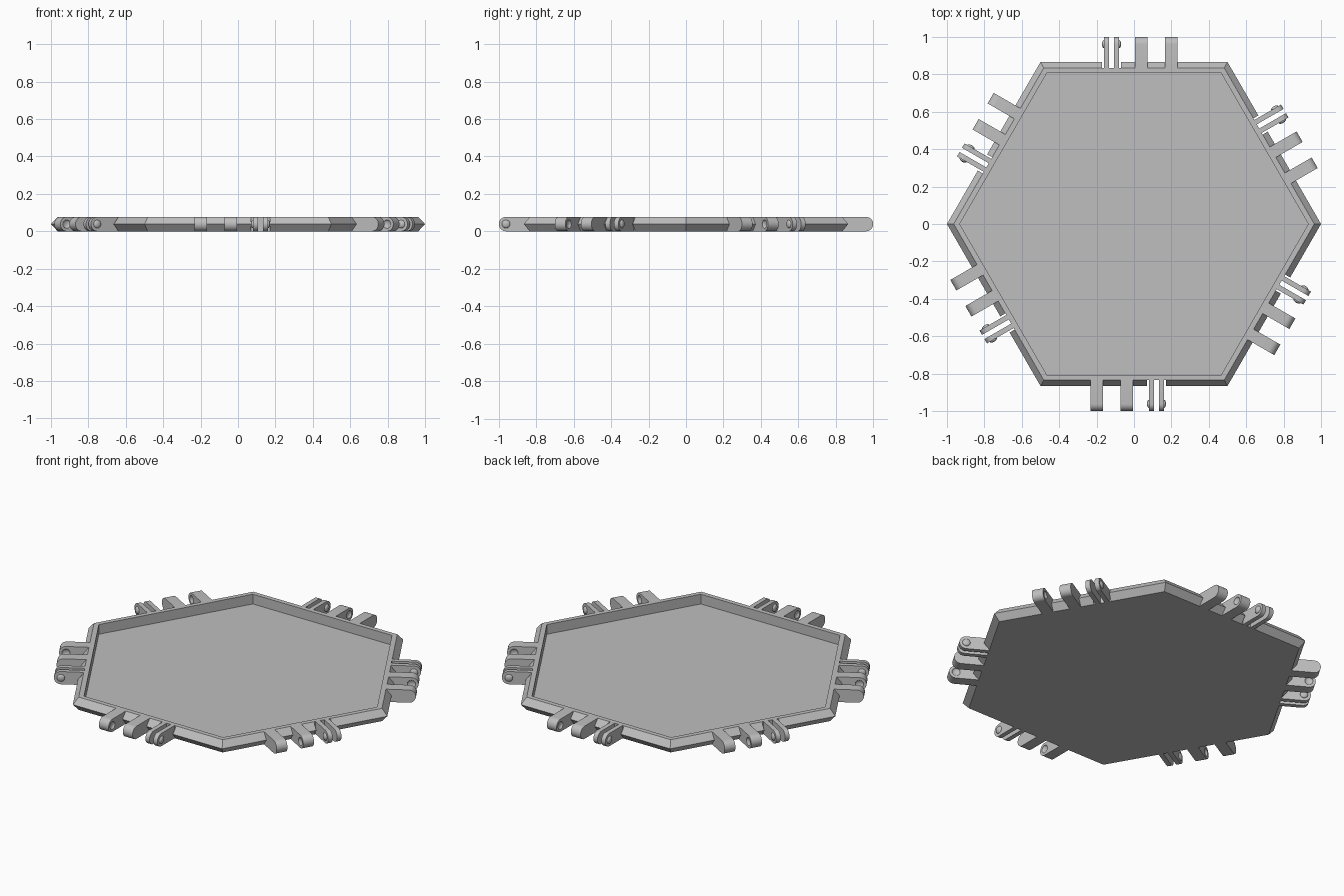
import bpy, bmesh, math
from mathutils import Matrix

cube = bpy.data.objects.get("Cube")
if cube:
    bpy.data.objects.remove(cube, do_unlink=True)

H = 0.077              # tile thickness
RIM = 0.835            # apothem of the flat rim
R = H / 2              # rounded hinge end radius
PIVOT = -(1 - R)       # hinge pivot on the front side
SIDES = [Matrix.Rotation(math.radians(60 * k), 4, 'Z') for k in range(6)]

grey = bpy.data.materials.new("plain grey")
grey.use_nodes = True
grey.diffuse_color = (0.52, 0.52, 0.52, 1)
grey.node_tree.nodes["Principled BSDF"].inputs["Base Color"].default_value = (0.52, 0.52, 0.52, 1)


def make(name, bm):
    bmesh.ops.recalc_face_normals(bm, faces=bm.faces)
    mesh = bpy.data.meshes.new(name)
    bm.to_mesh(mesh)
    bm.free()
    mesh.materials.append(grey)
    obj = bpy.data.objects.new(name, mesh)
    bpy.context.collection.objects.link(obj)
    return obj


def cut(obj, cutter):
    """Subtract the cutter, bake the result and remove the cutter."""
    cutter.hide_render = True
    mod = obj.modifiers.new("cut", 'BOOLEAN')
    mod.operation, mod.solver, mod.object = 'DIFFERENCE', 'EXACT', cutter
    deps = bpy.context.evaluated_depsgraph_get()
    mesh = bpy.data.meshes.new_from_object(obj.evaluated_get(deps))
    obj.modifiers.clear()
    obj.data = mesh
    bpy.data.objects.remove(cutter, do_unlink=True)


def smooth(obj):
    bpy.ops.object.select_all(action='DESELECT')
    obj.select_set(True)
    bpy.context.view_layer.objects.active = obj
    bpy.ops.object.shade_smooth_by_angle(angle=math.radians(30))


def tab(name, x0, x1):
    """Flat bar with a rounded outer end, projecting from the front side."""
    bm = bmesh.new()
    pts = [(-RIM, H), (-RIM, 0)]
    for i in range(17):
        a = -math.pi / 2 + math.pi * i / 16
        pts.append((PIVOT - R * math.cos(a), R + R * math.sin(a)))
    face = bm.faces.new([bm.verts.new((x0, y, z)) for y, z in pts])
    ext = bmesh.ops.extrude_face_region(bm, geom=[face])
    verts = [v for v in ext["geom"] if isinstance(v, bmesh.types.BMVert)]
    bmesh.ops.translate(bm, verts=verts, vec=(x1 - x0, 0, 0))
    return make(name, bm)


def button(name, x, radius):
    """Shallow round button on the pivot axis."""
    bm = bmesh.new()
    mat = Matrix.Translation((x, PIVOT, R)) @ Matrix.Diagonal((0.011, radius, radius, 1))
    mat = mat @ Matrix.Rotation(math.pi / 2, 4, 'Y')
    bmesh.ops.create_uvsphere(bm, u_segments=20, v_segments=12, radius=1, matrix=mat)
    return make(name, bm)


# Six-sided tray with bevelled outer edge and sunken floor
bm = bmesh.new()
profile = [(RIM, 0), (math.cos(math.pi / 6), R), (RIM, H), (0.807, H), (0.807, 0.018)]
rings = []
for apothem, z in profile:
    r = apothem / math.cos(math.pi / 6)
    rings.append([bm.verts.new((r * math.cos(k * math.pi / 3), r * math.sin(k * math.pi / 3), z))
                  for k in range(6)])
for low, high in zip(rings, rings[1:]):
    for k in range(6):
        n = (k + 1) % 6
        bm.faces.new((low[k], low[n], high[n], high[k]))
bm.faces.new(rings[0])
bm.faces.new(rings[-1])
tray = make("tray", bm)

# Notches in the bevel around the thin hinge plates
bm = bmesh.new()
for turn in SIDES:
    mat = turn @ Matrix.Translation((0.12, -RIM - 0.05, R)) @ Matrix.Diagonal((0.1, 0.1, 0.2, 1))
    bmesh.ops.create_cube(bm, size=1, matrix=mat)
cut(tray, make("notch_cutter", bm))

# Hinge parts for one side: two dimpled lugs and two plates with buttons
parts = []
for name, x0, x1, inner in (("outer_lug", -0.232, -0.167, -0.167),
                            ("inner_lug", -0.071, -0.006, -0.071)):
    lug = tab(name, x0, x1)
    cut(lug, button("dimple_cutter", inner, 0.023))
    parts.append(lug)
for name, x0, x1, outer in (("left_plate", 0.133, 0.16, 0.16),
                            ("right_plate", 0.08, 0.107, 0.08)):
    parts.append(tab(name, x0, x1))
    parts.append(button(name + "_button", outer, 0.022))

# Repeat the hinge around all six sides
for part in parts:
    smooth(part)
    for k, turn in enumerate(SIDES[1:], 2):
        copy = part.copy()
        copy.name = f"{part.name}_{k}"
        copy.matrix_world = turn
        bpy.context.collection.objects.link(copy)
